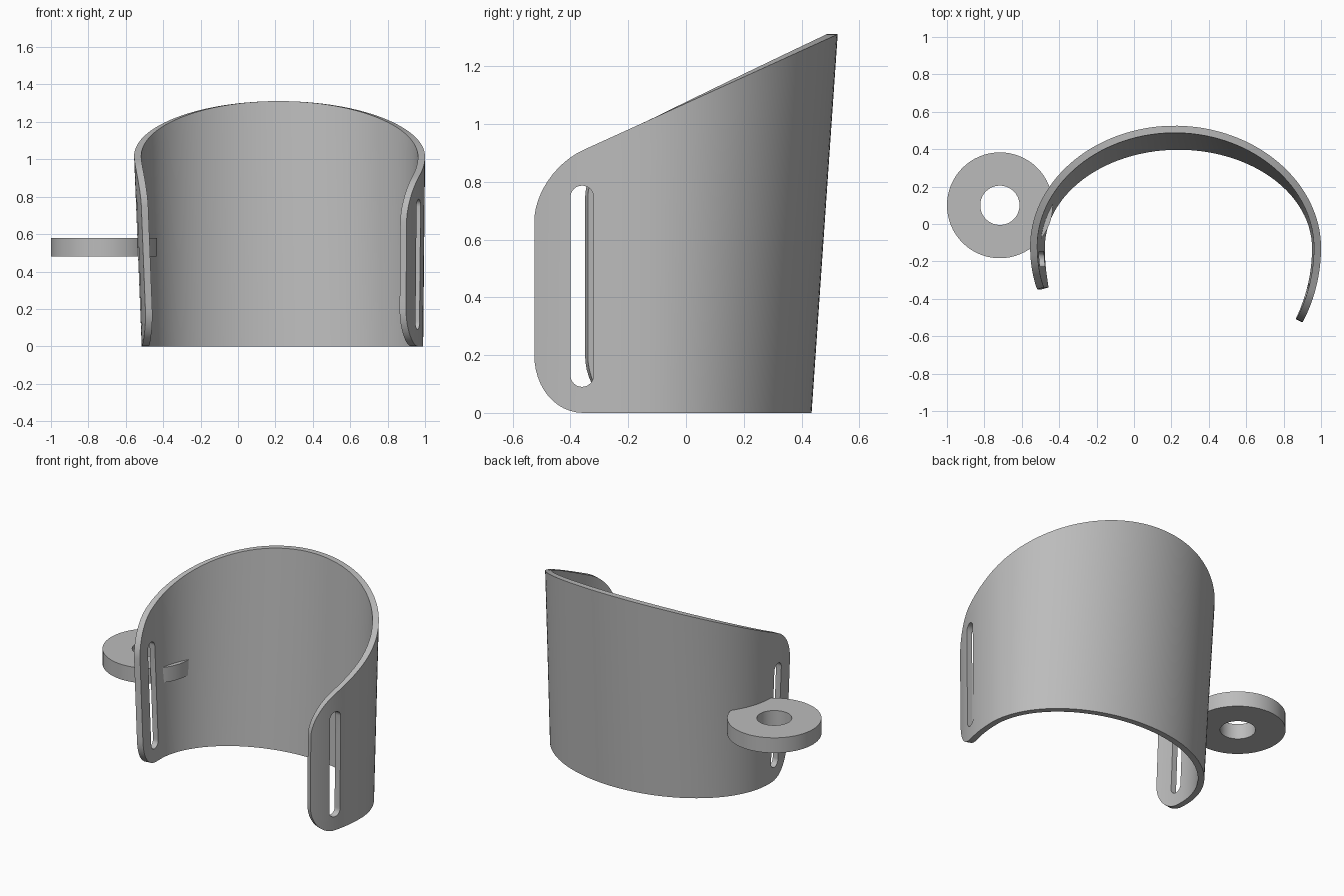
import bpy, bmesh
from math import sin, cos, pi, sqrt, radians
from mathutils import Vector

if "Cube" in bpy.data.objects:
    bpy.data.objects.remove(bpy.data.objects["Cube"])

grey = bpy.data.materials.new("plain grey")
grey.use_nodes = True
grey.diffuse_color = (0.5, 0.5, 0.5, 1)
grey.node_tree.nodes["Principled BSDF"].inputs["Base Color"].default_value = (0.5, 0.5, 0.5, 1)

THICK = 0.038
START, END = -0.503, pi + 0.271      # angles of the left and right free edges
CORNER = 0.225                       # angular size of the rounded corners
ROWS, COLS, CORNER_COLS = 12, 72, 12


def make_object(name, bm):
    bmesh.ops.recalc_face_normals(bm, faces=bm.faces)
    mesh = bpy.data.meshes.new(name)
    bm.to_mesh(mesh)
    bm.free()
    mesh.materials.append(grey)
    obj = bpy.data.objects.new(name, mesh)
    bpy.context.collection.objects.link(obj)
    return obj


def activate(obj):
    bpy.ops.object.select_all(action='DESELECT')
    obj.select_set(True)
    bpy.context.view_layer.objects.active = obj


def wall_point(angle, z, inset):
    """Point on the flared oval wall, moved inwards by inset."""
    a = 0.7525 + 0.025 * z
    b = 0.565 + 0.069 * z if sin(angle) > 0 else 0.82
    normal = Vector((cos(angle) / a, sin(angle) / b, 0)).normalized()
    centre = Vector((0.2375 - 0.015 * z, -0.13, z))
    return centre + Vector((a * cos(angle), b * sin(angle), 0)) - normal * inset


def height_range(angle):
    """Bottom and slanted top of the wall, with rounded corners at its ends."""
    top = 1.0
    for _ in range(5):
        top = 1.072 + 0.455 * wall_point(angle, top, 0).y
    f = max(0, 1 - min(angle - START, END - angle) / CORNER)
    drop = 1 - sqrt(max(0, 1 - f * f))
    return 0.2 * drop, top - 0.17 * drop


# Cuff wall: columns follow the oval, closer together at the rounded corners
ease = [CORNER * (1 - cos(pi / 2 * i / CORNER_COLS)) for i in range(CORNER_COLS)]
first, last = START + CORNER, END - CORNER
angles = [START + e for e in ease]
angles += [first + (last - first) * i / COLS for i in range(COLS + 1)]
angles += [END - e for e in reversed(ease)]

bm = bmesh.new()
grids = []
for inset in (0, THICK):
    grid = []
    for angle in angles:
        low, high = height_range(angle)
        grid.append([bm.verts.new(wall_point(angle, low + (high - low) * r / ROWS, inset))
                     for r in range(ROWS + 1)])
    grids.append(grid)
    for c0, c1 in zip(grid, grid[1:]):
        for r in range(ROWS):
            bm.faces.new((c0[r], c1[r], c1[r + 1], c0[r + 1]))
outer, inner = grids
for i in range(len(angles) - 1):
    for r in (0, ROWS):
        bm.faces.new((outer[i][r], outer[i + 1][r], inner[i + 1][r], inner[i][r]))
for c in (0, -1):
    for r in range(ROWS):
        bm.faces.new((outer[c][r], outer[c][r + 1], inner[c][r + 1], inner[c][r]))
cuff = make_object("cuff_wall", bm)


# Strap slots: round-ended cutters pushed through sideways
def slot_cutter(name, x, y):
    bm = bmesh.new()
    radius, low, high = 0.04, 0.13, 0.747
    ring = []
    for k in range(26):
        t = pi * (k if k < 13 else k - 1) / 12
        ring.append(bm.verts.new((x - 0.25, y + radius * cos(t),
                                  (high if k < 13 else low) + radius * sin(t))))
    face = bm.faces.new(ring)
    moved = bmesh.ops.extrude_face_region(bm, geom=[face])["geom"]
    bmesh.ops.translate(bm, vec=(0.5, 0, 0),
                        verts=[g for g in moved if isinstance(g, bmesh.types.BMVert)])
    cutter = make_object(name, bm)
    cutter.hide_render = True
    return cutter


for name, x, y in (("left_slot", 0.95, -0.36), ("right_slot", -0.52, -0.187)):
    cutter = slot_cutter(name, x, y)
    activate(cuff)
    mod = cuff.modifiers.new(name, 'BOOLEAN')
    mod.operation, mod.solver, mod.object = 'DIFFERENCE', 'EXACT', cutter
    bpy.ops.object.modifier_apply(modifier=mod.name)
    bpy.data.objects.remove(cutter)

# Side ring: a flat washer passing through the right wall
bm = bmesh.new()
SEGMENTS = 64
profile = ((0.283, 0.48), (0.283, 0.58), (0.105, 0.58), (0.105, 0.48))
loops = [[bm.verts.new((-0.717 + r * cos(2 * pi * i / SEGMENTS),
                        0.1 + r * sin(2 * pi * i / SEGMENTS), z))
          for i in range(SEGMENTS)] for r, z in profile]
for k in range(4):
    l0, l1 = loops[k], loops[(k + 1) % 4]
    for i in range(SEGMENTS):
        j = (i + 1) % SEGMENTS
        bm.faces.new((l0[i], l0[j], l1[j], l1[i]))
side_ring = make_object("side_ring", bm)

for obj in (cuff, side_ring):
    activate(obj)
    bpy.ops.object.shade_smooth_by_angle(angle=radians(30))
